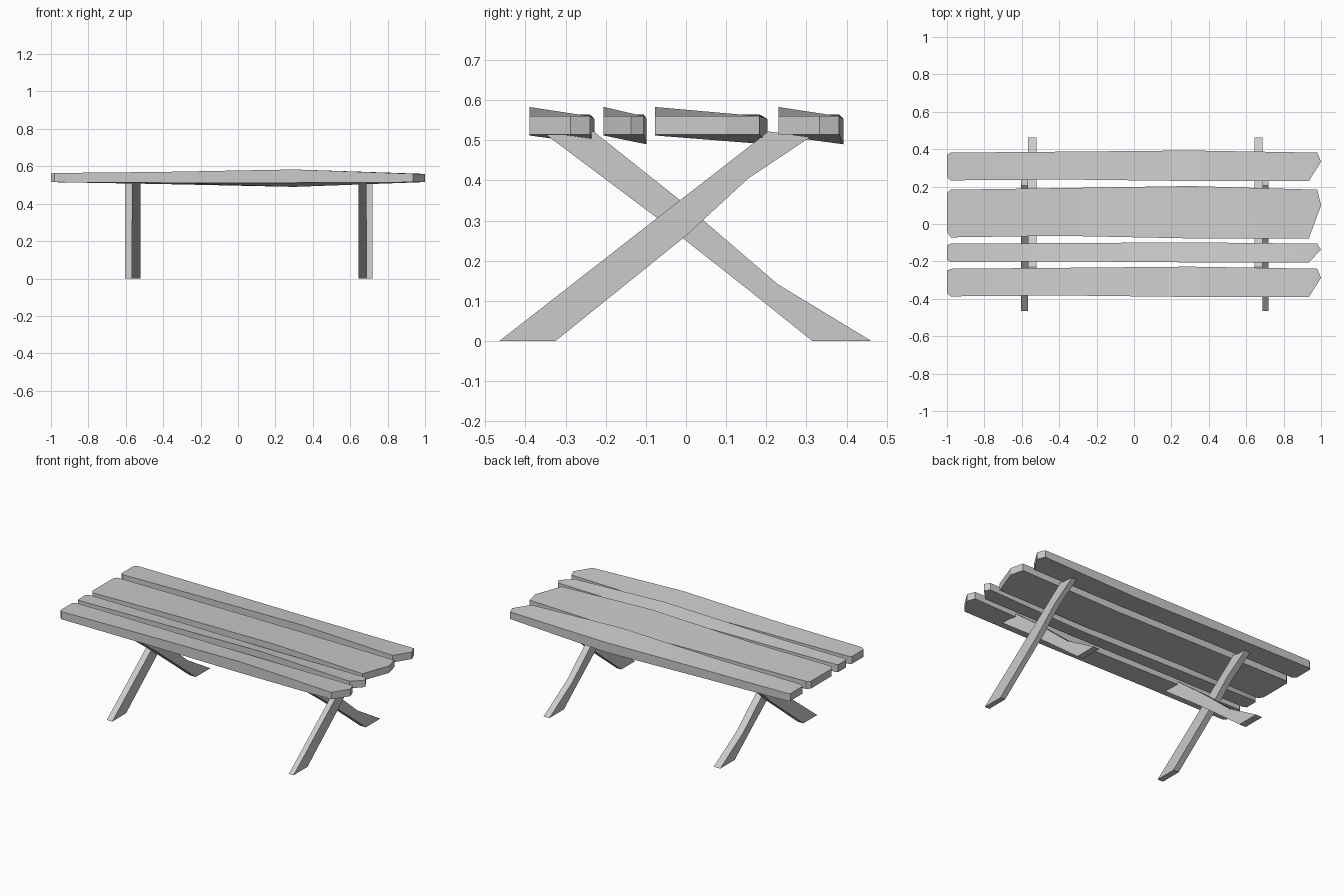
import bpy
import bmesh

cube = bpy.data.objects.get("Cube")
if cube:
    bpy.data.objects.remove(cube, do_unlink=True)

wood = bpy.data.materials.new("grey wood")
wood.use_nodes = True
wood.diffuse_color = (0.6, 0.6, 0.6, 1)
wood.node_tree.nodes["Principled BSDF"].inputs["Base Color"].default_value = wood.diffuse_color


def finish(bm, name):
    bmesh.ops.recalc_face_normals(bm, faces=bm.faces)
    mesh = bpy.data.meshes.new(name)
    bm.to_mesh(mesh)
    bm.free()
    mesh.materials.append(wood)
    obj = bpy.data.objects.new(name, mesh)
    bpy.context.collection.objects.link(obj)
    bpy.ops.object.select_all(action="DESELECT")
    obj.select_set(True)
    bpy.context.view_layer.objects.active = obj
    bpy.ops.object.shade_smooth_by_angle(angle=0.4)


# Rough-hewn board stations: x, position across the width, bottom z, top z
FRONT = [(-1, .12, .515, .562), (-.98, .02, .515, .564), (-.4, .05, .512, .57),
         (.3, 0, .512, .583), (.935, 0, .515, .56)]
BACK = [(-1, .86, .515, .562), (-.98, .93, .515, .564), (-.4, .96, .505, .56),
        (.3, 1, .49, .553), (.98, .93, .515, .56)]
TIP = (1, .63, .515, .56)


def plank(name, y0, y1):
    bm = bmesh.new()

    def post(x, t, low, high):
        y = y0 + t * (y1 - y0)
        return bm.verts.new((x, y, low)), bm.verts.new((x, y, high))

    front = [post(*s) for s in FRONT]
    back = [post(*s) for s in BACK]
    tip = post(*TIP)
    # Top and bottom strips closed by a pointed end
    for k in (0, 1):
        for i in range(len(front) - 1):
            bm.faces.new((front[i][k], front[i + 1][k], back[i + 1][k], back[i][k]))
        bm.faces.new((front[-1][k], tip[k], back[-1][k]))
    # Side walls around the outline
    ring = front + [tip] + back[::-1]
    for a, b in zip(ring, ring[1:] + ring[:1]):
        bm.faces.new((a[0], b[0], b[1], a[1]))
    finish(bm, name)


for name, y0, y1 in [("back_plank", .23, .393), ("wide_plank", -.077, .203),
                     ("narrow_plank", -.205, -.098), ("front_plank", -.39, -.228)]:
    plank(name, y0, y1)

# Leg stations from foot to top: lower edge (y, z), upper edge (y, z)
RISING = [((-.325, 0), (-.465, 0)), ((0, .262), (-.07, .308)),
          ((.155, .405), (.09, .432)), ((.31, .508), (.205, .522))]
FALLING = [((.315, 0), (.462, 0)), ((.18, .108), (.228, .142)),
           ((-.07, .305), (-.02, .355)), ((-.35, .515), (-.23, .522))]


def leg(name, stations, x0, x1):
    bm = bmesh.new()
    rings = []
    for low, high in stations:
        rings.append([bm.verts.new((x, *p)) for x, p in
                      ((x0, low), (x1, low), (x1, high), (x0, high))])
    for a, b in zip(rings, rings[1:]):
        for i in range(4):
            j = (i + 1) % 4
            bm.faces.new((a[i], a[j], b[j], b[i]))
    bm.faces.new(rings[0])
    bm.faces.new(rings[-1])
    finish(bm, name)


# Each trestle is a pair of crossed legs side by side
for side, outer, middle, inner in [("right", -.605, -.566, -.52), ("left", .72, .686, .645)]:
    leg(side + "_outer_leg", RISING, outer, middle)
    leg(side + "_inner_leg", FALLING, middle, inner)
